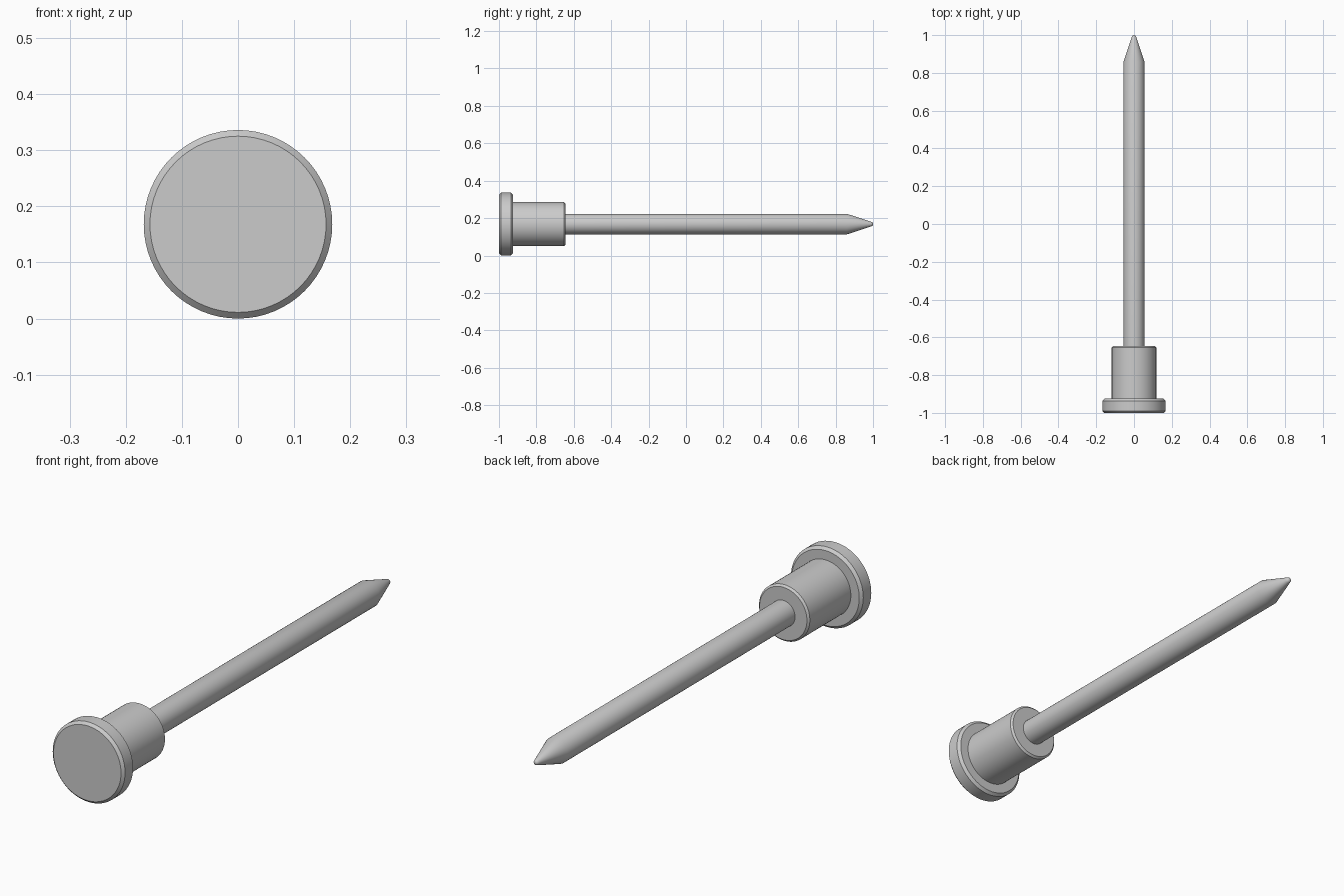
import bpy, bmesh, math
from mathutils import Vector, Matrix

if "Cube" in bpy.data.objects:
    bpy.data.objects.remove(bpy.data.objects["Cube"])

AXIS_Z = 0.168
SEGMENTS = 64


def turned_part(name, profile, angle=30):
    """Spin (radius, y) points around the lengthwise axis; the ends are closed."""
    bm = bmesh.new()
    rings = []
    for r, y in profile:
        ring = []
        for i in range(SEGMENTS):
            a = 2 * math.pi * i / SEGMENTS
            ring.append(bm.verts.new((r * math.cos(a), y, r * math.sin(a))))
        rings.append(ring)
    for a, b in zip(rings, rings[1:]):
        for i in range(SEGMENTS):
            j = (i + 1) % SEGMENTS
            bm.faces.new((a[i], a[j], b[j], b[i]))
    bm.faces.new(rings[0])
    bm.faces.new(rings[-1])
    bmesh.ops.recalc_face_normals(bm, faces=bm.faces)
    mesh = bpy.data.meshes.new(name)
    bm.to_mesh(mesh)
    bm.free()
    obj = bpy.data.objects.new(name, mesh)
    obj.location.z = AXIS_Z
    bpy.context.collection.objects.link(obj)
    bpy.ops.object.select_all(action='DESELECT')
    obj.select_set(True)
    bpy.context.view_layer.objects.active = obj
    bpy.ops.object.shade_smooth_by_angle(angle=math.radians(angle))
    return obj


# Flat head with both rims chamfered
turned_part("head", [(0.157, -1.0), (0.168, -0.989), (0.168, -0.936), (0.157, -0.925)])

# Collar behind the head, chamfered at its free end
turned_part("collar", [(0.118, -0.925), (0.118, -0.653), (0.110, -0.645)])

# Long shaft tapering to a small rounded tip
turned_part("shaft", [(0.055, -0.645), (0.055, 0.86), (0.013, 0.988),
                      (0.010, 0.996), (0.005, 1.0)], angle=40)
